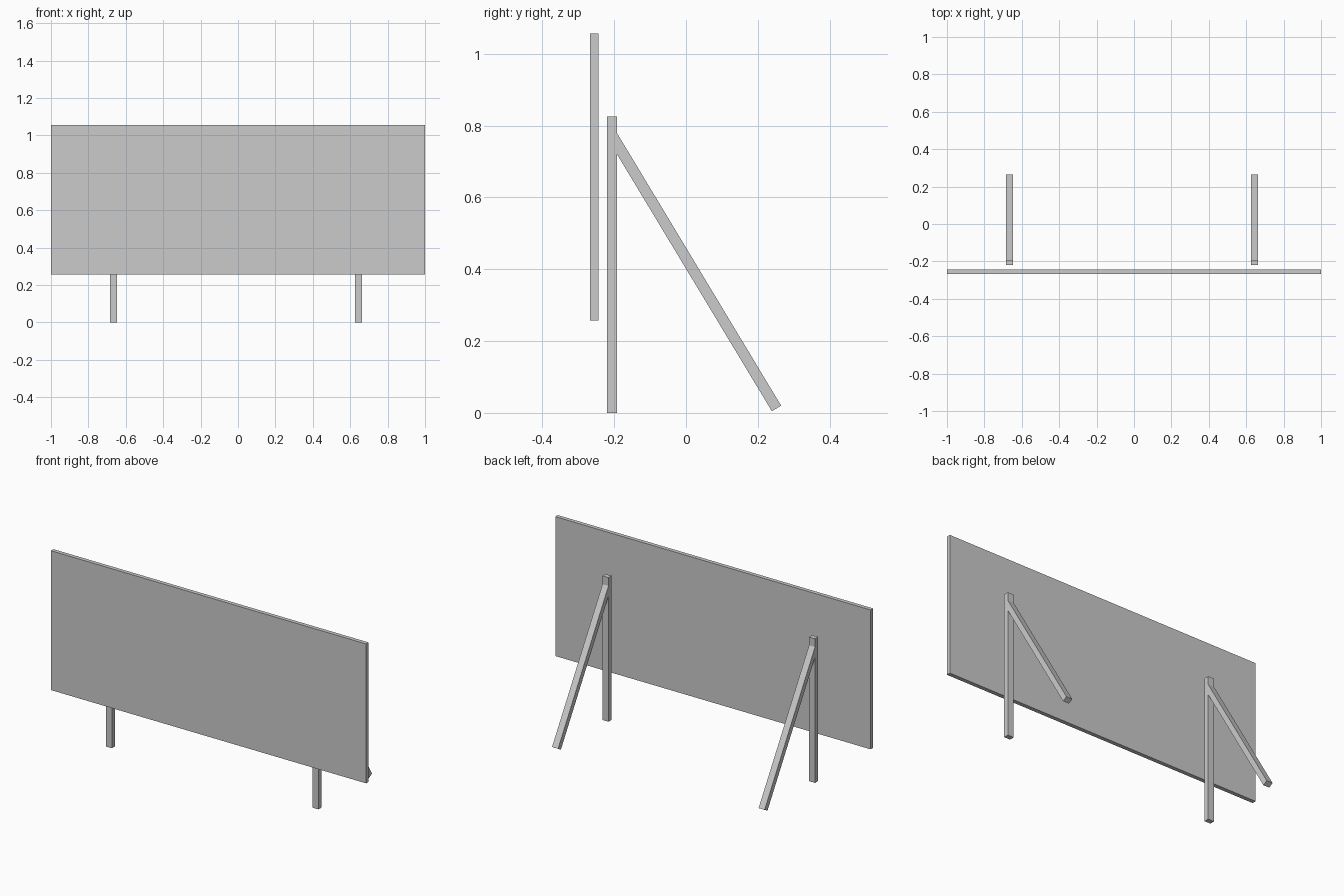
import bpy, bmesh

if "Cube" in bpy.data.objects:
    bpy.data.objects.remove(bpy.data.objects["Cube"])


def extrude_profile(name, profile, x0, x1):
    """Extrude a closed (y, z) outline along x."""
    bm = bmesh.new()
    face = bm.faces.new([bm.verts.new((x0, y, z)) for y, z in profile])
    ext = bmesh.ops.extrude_face_region(bm, geom=[face])
    verts = [v for v in ext["geom"] if isinstance(v, bmesh.types.BMVert)]
    bmesh.ops.translate(bm, verts=verts, vec=(x1 - x0, 0, 0))
    bmesh.ops.recalc_face_normals(bm, faces=bm.faces)
    mesh = bpy.data.meshes.new(name)
    bm.to_mesh(mesh)
    bm.free()
    obj = bpy.data.objects.new(name, mesh)
    bpy.context.collection.objects.link(obj)
    return obj


def rect(y0, y1, z0, z1):
    return [(y0, z0), (y1, z0), (y1, z1), (y0, z1)]


# Sign board
extrude_profile("board", rect(-0.267, -0.244, 0.257, 1.056), -1, 1)

# Upright posts, each with a sloping brace mitred to its back face
post_back = -0.192
brace = [(post_back, 0.779), (0.265, 0.02), (0.239, 0.005), (post_back, 0.720)]
half = 0.019
for side, x in (("left", -0.665), ("right", 0.645)):
    extrude_profile(side + "_post", rect(-0.22, post_back, 0, 0.826), x - half, x + half)
    extrude_profile(side + "_brace", brace, x - half, x + half)
